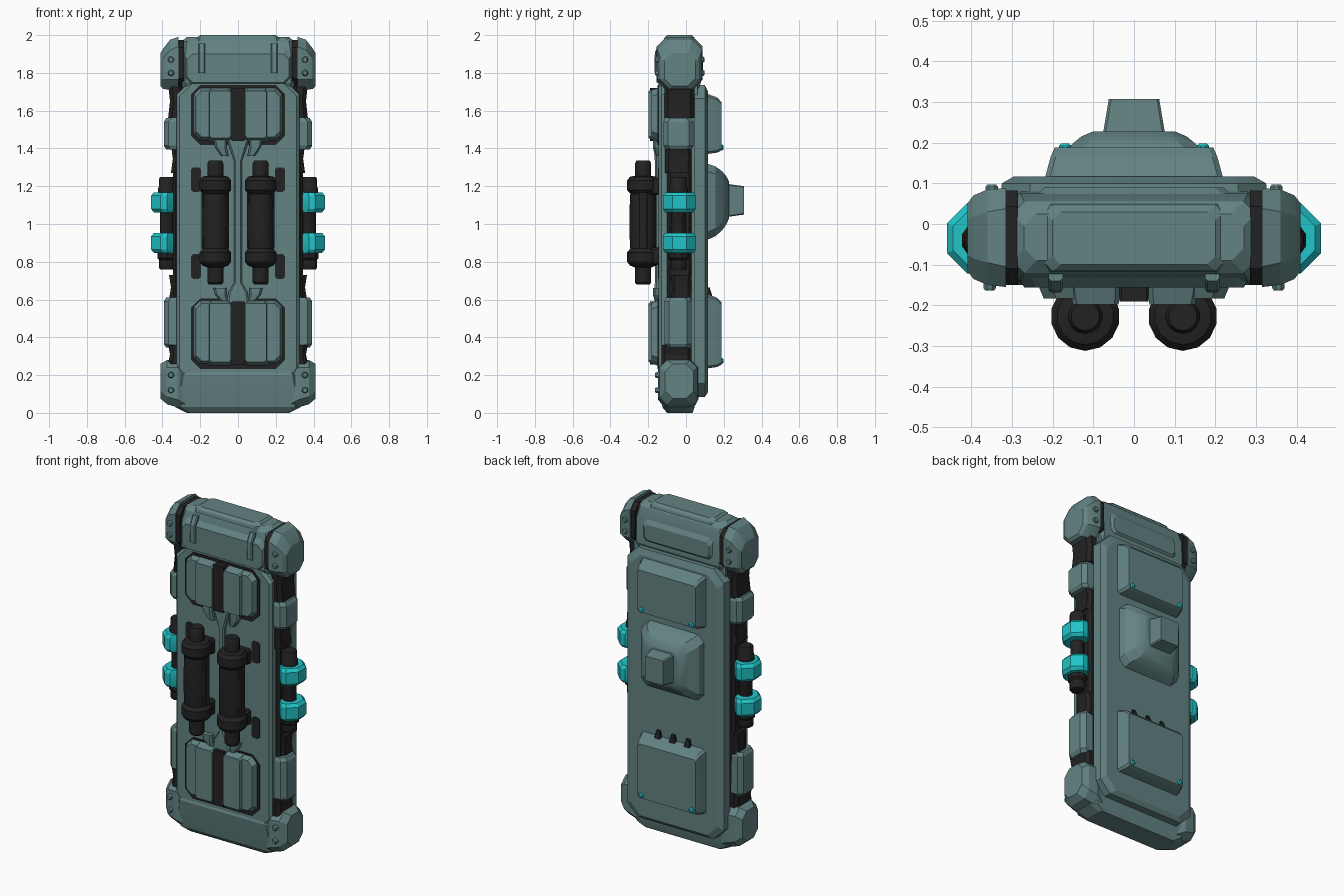
import bpy, bmesh, math
from mathutils import Vector


def material(name, rgb):
    m = bpy.data.materials.new(name)
    m.diffuse_color = (*rgb, 1)
    return m


TEAL = material("grey teal", (0.125, 0.225, 0.225))
CYAN = material("bright cyan", (0.015, 0.55, 0.58))
DARK = material("near black", (0.016, 0.016, 0.016))


def finish(name, mat, bm, angle=20):
    bmesh.ops.recalc_face_normals(bm, faces=bm.faces)
    me = bpy.data.meshes.new(name)
    bm.to_mesh(me)
    bm.free()
    me.materials.append(mat)
    ob = bpy.data.objects.new(name, me)
    bpy.context.collection.objects.link(ob)
    bpy.ops.object.select_all(action='DESELECT')
    ob.select_set(True)
    bpy.context.view_layer.objects.active = ob
    bpy.ops.object.shade_smooth_by_angle(angle=math.radians(angle))
    return ob


def skin(bm, rings):
    n = len(rings[0])
    for r, s in zip(rings, rings[1:]):
        for i in range(n):
            bm.faces.new((r[i], r[(i + 1) % n], s[(i + 1) % n], s[i]))
    bm.faces.new(rings[0])
    bm.faces.new(rings[-1])


def loft(name, mat, axis, layers, side=1):
    """Join chamfered rectangles (t, a0, a1, b0, b1, chamfer) along an axis; side=-1 mirrors in x."""
    bm = bmesh.new()
    rings = []
    for t, a0, a1, b0, b1, c in layers:
        pts = [(a0 + c, b0), (a1 - c, b0), (a1, b0 + c), (a1, b1 - c),
               (a1 - c, b1), (a0 + c, b1), (a0, b1 - c), (a0, b0 + c)]
        ring = []
        for a, b in pts:
            x, y, z = {'x': (t, a, b), 'y': (a, t, b), 'z': (a, b, t)}[axis]
            ring.append(bm.verts.new((x * side, y, z)))
        rings.append(ring)
    skin(bm, rings)
    return finish(name, mat, bm)


def lathe(name, mat, centre, profile, sides=12, axis='z'):
    """Turn (radius, position) pairs round an axis."""
    bm = bmesh.new()
    rings = []
    for r, t in profile:
        ring = []
        for i in range(sides):
            a = 2 * math.pi * (i + 0.5) / sides
            p, q = r * math.cos(a), r * math.sin(a)
            ring.append(bm.verts.new(Vector(centre) + Vector((p, q, t) if axis == 'z' else (p, t, q))))
        rings.append(ring)
    skin(bm, rings)
    return finish(name, mat, bm, 35)


# Layered body: front panel, inner core and back plate
loft("front_panel", TEAL, 'y', [(-0.145, -0.31, 0.31, 0.17, 1.745, 0.07),
                                (-0.13, -0.325, 0.325, 0.15, 1.755, 0.07),
                                (-0.09, -0.325, 0.325, 0.15, 1.755, 0.07)])
loft("body_core", TEAL, 'y', [(-0.1, -0.31, 0.31, 0.1, 1.8, 0.04), (0.06, -0.31, 0.31, 0.1, 1.8, 0.04)])
loft("back_plate", TEAL, 'y', [(0.045, -0.33, 0.33, 0.085, 1.735, 0.07),
                               (0.1, -0.325, 0.325, 0.085, 1.735, 0.07),
                               (0.117, -0.295, 0.295, 0.11, 1.7, 0.07)])

# Top cap with rear and front plates and ribs
loft("top_cap", TEAL, 'z', [(1.70, -0.29, 0.29, -0.12, 0.06, 0.02), (1.75, -0.3, 0.3, -0.145, 0.08, 0.02),
                            (1.90, -0.3, 0.3, -0.14, 0.075, 0.02), (1.965, -0.3, 0.3, -0.12, 0.055, 0.03),
                            (1.99, -0.27, 0.27, -0.09, 0.025, 0.03)])
loft("top_ridge", TEAL, 'z', [(1.93, -0.24, 0.24, -0.125, 0.06, 0.02), (1.985, -0.22, 0.22, -0.115, 0.045, 0.02),
                              (2.0, -0.2, 0.2, -0.1, 0.03, 0.02)])
loft("top_front_plate", TEAL, 'y', [(-0.156, -0.27, 0.27, 1.75, 1.9, 0.03), (-0.13, -0.285, 0.285, 1.735, 1.93, 0.03)])
loft("top_back_plate", TEAL, 'y', [(0.07, -0.24, 0.24, 1.765, 1.91, 0.02), (0.09, -0.22, 0.22, 1.785, 1.88, 0.02)])

# Bottom cap
loft("bottom_cap", TEAL, 'z', [(0.0, -0.27, 0.27, -0.1, 0.035, 0.02), (0.03, -0.33, 0.33, -0.125, 0.045, 0.03),
                               (0.085, -0.34, 0.34, -0.135, 0.055, 0.03), (0.2, -0.31, 0.31, -0.15, 0.06, 0.02),
                               (0.225, -0.29, 0.29, -0.14, 0.06, 0.02)])

for s, side in ((1, "right"), (-1, "left")):
    # Corner guards with dark seams and bolts
    loft(f"top_corner_{side}", TEAL, 'x', [(0.315, -0.155, 0.088, 1.715, 1.99, 0.05),
                                           (0.36, -0.15, 0.085, 1.71, 1.975, 0.055),
                                           (0.395, -0.135, 0.07, 1.715, 1.93, 0.05),
                                           (0.41, -0.115, 0.05, 1.73, 1.905, 0.04)], s)
    loft(f"bottom_corner_{side}", TEAL, 'x', [(0.27, -0.125, 0.05, 0.012, 0.24, 0.03),
                                              (0.32, -0.148, 0.065, 0.03, 0.28, 0.04),
                                              (0.375, -0.14, 0.06, 0.045, 0.28, 0.04),
                                              (0.41, -0.11, 0.04, 0.075, 0.26, 0.04)], s)
    loft(f"top_seam_{side}", DARK, 'x', [(0.285, -0.15, 0.083, 1.73, 1.975, 0.04),
                                         (0.32, -0.15, 0.083, 1.73, 1.975, 0.04)], s)
    for z in (0.12, 0.2, 1.8, 1.87):
        lathe(f"corner_bolt_{side}", TEAL, (0.355 * s, -0.15, z), [(0.012, -0.014), (0.017, -0.006), (0.017, 0.02)], 8, 'y')
    for z in (1.8, 1.87):
        lathe(f"rear_corner_bolt_{side}", TEAL, (0.35 * s, 0.085, z), [(0.017, -0.02), (0.017, 0.006), (0.012, 0.012)], 8, 'y')
    loft(f"top_rib_{side}", TEAL, 'z', [(1.8, 0.175, 0.21, -0.168, -0.1, 0.006), (1.91, 0.175, 0.21, -0.165, -0.1, 0.006),
                                        (1.955, 0.175, 0.21, -0.14, -0.09, 0.006)], s)

    # Dark side rails and the teal clamps over them
    for z0, z1, y0, y1, x1 in ((1.56, 1.74, -0.115, 0.045, 0.37), (1.27, 1.42, -0.11, 0.03, 0.355),
                               (0.6, 0.73, -0.08, 0.03, 0.365), (0.26, 0.36, -0.13, 0.03, 0.37)):
        loft(f"side_rail_{side}", DARK, 'z', [(z0, 0.29, x1, y0, y1, 0.02), ((z0 + z1) / 2, 0.29, x1 - 0.01, y0, y1, 0.02),
                                              (z1, 0.29, x1, y0, y1, 0.02)], s)
    loft(f"rail_spine_{side}", DARK, 'z', [(0.27, 0.29, 0.345, -0.1, 0.03, 0.015), (1.72, 0.29, 0.345, -0.1, 0.03, 0.015)], s)
    for z0, z1, y0, y1 in ((1.395, 1.56, -0.12, 0.04), (0.345, 0.61, -0.115, 0.03)):
        loft(f"side_clamp_{side}", TEAL, 'z', [(z0, 0.3, 0.38, y0 + 0.01, y1 - 0.01, 0.025),
                                               (z0 + 0.02, 0.3, 0.393, y0, y1, 0.025),
                                               (z1 - 0.02, 0.3, 0.393, y0, y1, 0.025),
                                               (z1, 0.3, 0.38, y0 + 0.01, y1 - 0.01, 0.025)], s)

    # Side tube held by two cyan clamps
    lathe(f"side_tube_{side}", DARK, (0.375 * s, -0.04, 0),
          [(0.04, 0.76), (0.045, 0.77), (0.045, 0.81), (0.055, 0.82), (0.055, 0.86), (0.04, 0.88), (0.04, 1.13),
           (0.05, 1.15), (0.05, 1.19), (0.045, 1.2), (0.045, 1.24), (0.04, 1.25)], 10)
    for z in (0.9, 1.115):
        loft(f"cyan_clamp_{side}", CYAN, 'z', [(z - 0.053, 0.325, 0.445, -0.11, 0.04, 0.045),
                                               (z - 0.035, 0.325, 0.46, -0.122, 0.052, 0.05),
                                               (z + 0.035, 0.325, 0.46, -0.122, 0.052, 0.05),
                                               (z + 0.053, 0.325, 0.445, -0.11, 0.04, 0.045)], s)

    # Front canister with collars and mounting brackets
    lathe(f"front_canister_{side}", DARK, (0.12 * s, -0.227, 0),
          [(0.035, 0.68), (0.043, 0.69), (0.043, 0.77), (0.07, 0.78), (0.085, 0.8), (0.085, 0.85), (0.068, 0.87),
           (0.072, 0.94), (0.072, 1.08), (0.068, 1.16), (0.085, 1.18), (0.085, 1.23), (0.07, 1.25),
           (0.043, 1.255), (0.043, 1.32), (0.035, 1.335)], 14)
    for x in (0.065, 0.175):
        loft(f"canister_strip_{side}", DARK, 'z', [(0.87, x - 0.017, x + 0.017, -0.255, -0.2, 0.008),
                                                   (1.17, x - 0.017, x + 0.017, -0.255, -0.2, 0.008)], s)
    for z in (0.83, 1.2):
        loft(f"canister_bracket_{side}", DARK, 'y', [(-0.2, 0.06, 0.18, z - 0.04, z + 0.04, 0.01),
                                                     (-0.13, 0.05, 0.19, z - 0.05, z + 0.05, 0.01)], s)

    # Dark windows in the front panel
    for z in (0.775, 1.235):
        loft(f"panel_window_{side}", DARK, 'y', [(-0.149, 0.195, 0.25, z - 0.065, z + 0.065, 0.012),
                                                 (-0.142, 0.195, 0.25, z - 0.065, z + 0.065, 0.012)], s)

    # Split front blocks, each half in two steps
    for part, z0, z1 in (("upper", 1.43, 1.725), ("lower", 0.245, 0.6)):
        loft(f"{part}_block_outer_{side}", TEAL, 'y', [(-0.183, 0.03, 0.222, z0 + 0.03, z1 - 0.02, 0.03),
                                                       (-0.14, 0.03, 0.24, z0 + 0.01, z1, 0.035)], s)
        loft(f"{part}_block_inner_{side}", TEAL, 'y', [(-0.198, 0.038, 0.15, z0 + 0.025, z1 - 0.02, 0.01),
                                                       (-0.14, 0.03, 0.165, z0, z1, 0.015)], s)
    # Short struts leading from blocks to the middle
    for z0, z1 in ((1.36, 1.45), (0.59, 0.66)):
        loft(f"block_strut_{side}", TEAL, 'z', [(z0, 0.05, 0.09, -0.165, -0.13, 0.01), ((z0 + z1) / 2, 0.06, 0.12, -0.175, -0.13, 0.01),
                                                (z1, 0.06, 0.13, -0.175, -0.13, 0.01)], s)

    # Cyan lamps at the rear pad corners
    for z in (0.275, 1.405):
        lathe(f"rear_lamp_{side}", CYAN, (0.17 * s, 0.18, z), [(0.016, -0.015), (0.016, 0.012), (0.01, 0.018)], 8, 'y')

# Dark seats and centre strips of the front blocks
for part, z0, z1 in (("upper", 1.43, 1.73), ("lower", 0.245, 0.6)):
    loft(f"{part}_block_seat", DARK, 'y', [(-0.152, -0.25, 0.25, z0 - 0.012, z1 + 0.005, 0.05),
                                           (-0.14, -0.25, 0.25, z0 - 0.012, z1 + 0.005, 0.05)])
    loft(f"{part}_block_strip", DARK, 'y', [(-0.19, -0.036, 0.036, z0 + 0.01, z1 - 0.01, 0.005),
                                            (-0.14, -0.036, 0.036, z0 + 0.01, z1 - 0.01, 0.005)])

# Centre ridge of the front panel, flaring at both ends
loft("centre_ridge", TEAL, 'z', [(0.58, -0.06, 0.06, -0.168, -0.13, 0.01), (0.64, -0.05, 0.05, -0.168, -0.13, 0.01),
                                 (0.69, -0.02, 0.02, -0.165, -0.13, 0.008), (1.33, -0.02, 0.02, -0.165, -0.13, 0.008),
                                 (1.39, -0.04, 0.04, -0.168, -0.13, 0.01), (1.45, -0.06, 0.06, -0.168, -0.13, 0.01)])

# Rear pads
for part, z0, z1 in (("upper", 1.37, 1.69), ("lower", 0.235, 0.63)):
    loft(f"{part}_rear_pad", TEAL, 'y', [(0.11, -0.22, 0.22, z0, z1, 0.012), (0.165, -0.205, 0.205, z0 + 0.008, z1 - 0.02, 0.012),
                                         (0.188, -0.195, 0.195, z0 + 0.02, z1 - 0.045, 0.012)])
for x in (-0.1, 0, 0.1):
    loft("rear_pad_hinge", DARK, 'z', [(0.6, x - 0.025, x + 0.025, 0.11, 0.145, 0.006),
                                       (0.665, x - 0.012, x + 0.012, 0.11, 0.125, 0.004)])

# Rear boss with its square stub
loft("rear_boss", TEAL, 'y', [(0.11, -0.205, 0.205, 0.915, 1.32, 0.04), (0.155, -0.195, 0.195, 0.935, 1.305, 0.04),
                              (0.19, -0.16, 0.16, 0.965, 1.28, 0.04), (0.215, -0.13, 0.13, 1.0, 1.25, 0.035),
                              (0.228, -0.1, 0.1, 1.03, 1.225, 0.03)])
loft("rear_stub", TEAL, 'y', [(0.2, -0.08, 0.08, 1.035, 1.215, 0.006), (0.308, -0.062, 0.062, 1.05, 1.2, 0.006)])
